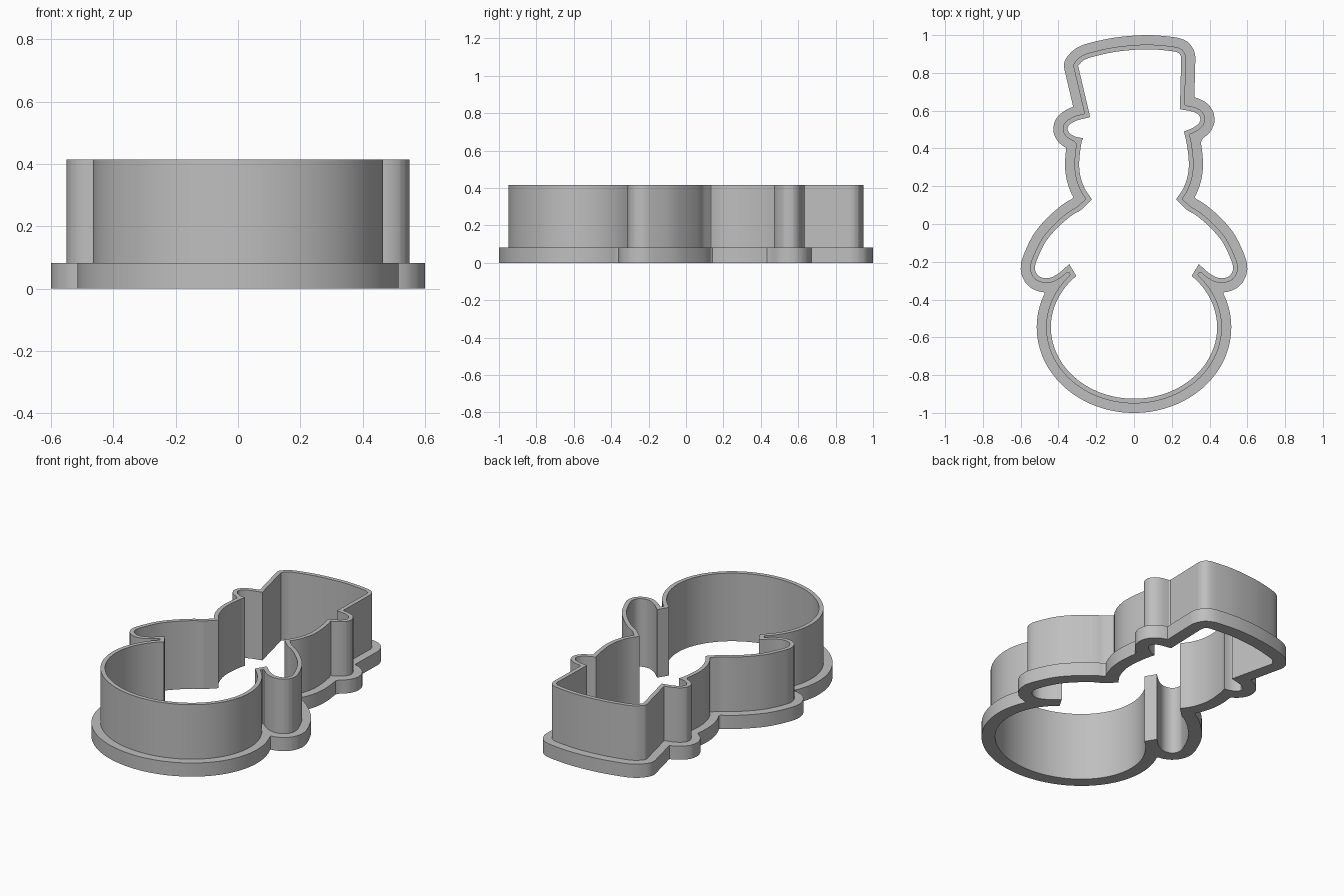
import bpy, bmesh, math
from mathutils import Vector
from mathutils.geometry import intersect_point_line

if "Cube" in bpy.data.objects:
    bpy.data.objects.remove(bpy.data.objects["Cube"])

WALL, FLANGE = 0.025, 0.075        # outward thickness of wall and base rim
BASE_TOP, WALL_TOP = 0.083, 0.415
STEP = 0.013


def smooth(points):
    """Smooth path through the points, evenly sampled, last point left out."""
    p = [Vector(q) for q in points]
    p = [2 * p[0] - p[1]] + p + [2 * p[-1] - p[-2]]
    out = []
    for a, b, c, d in zip(p, p[1:], p[2:], p[3:]):
        n = max(2, round((c - b).length / STEP))
        for i in range(n):
            t = i / n
            out.append(0.5 * (2 * b + (c - a) * t + (2 * a - 5 * b + 4 * c - d) * t * t
                              + (3 * b - a - 3 * c + d) * t ** 3))
    return out


def mirror(points):
    return [(-x, y) for x, y in reversed(points)]


def offset(loop, dist):
    """Outward parallel of a counter-clockwise loop, trimmed where it folds."""
    n = len(loop)
    raw = []
    for i, p in enumerate(loop):
        u, v = p - loop[i - 1], loop[(i + 1) % n] - p
        a = math.atan2(-u.x, u.y)
        turn = math.atan2(u.cross(v), u.dot(v))
        a = math.atan2(u.y, u.x) - math.pi / 2
        if abs(turn) < 0.25:
            angles = [a + turn / 2]
        elif turn > 0:
            k = math.ceil(turn / 0.15)
            angles = [a + turn * j / k for j in range(k + 1)]
        else:
            angles = [a, a + turn]
        raw += [p + dist * Vector((math.cos(t), math.sin(t))) for t in angles]

    def gap(q):
        best = 9.0
        for i in range(n):
            s, e = loop[i - 1], loop[i]
            if (q - s).length < dist + 2 * STEP:
                f = min(1, max(0, intersect_point_line(q, s, e)[1]))
                best = min(best, (q - s.lerp(e, f)).length)
        return best

    kept = []
    for q in raw:
        if gap(q) > dist - 0.0006 and (not kept or (q - kept[-1]).length > 0.001):
            kept.append(q)
    return kept


def ring(name, inner, outer, z0, z1, material):
    """Upright band between two outlines."""
    bm = bmesh.new()
    edges = []
    for loop in (inner, outer):
        vs = [bm.verts.new((p.x, p.y, z0)) for p in loop]
        edges += [bm.edges.new((vs[i - 1], vs[i])) for i in range(len(vs))]
    bmesh.ops.triangle_fill(bm, use_beauty=True, edges=edges)
    top = bmesh.ops.extrude_face_region(bm, geom=bm.faces[:], use_keep_orig=True)
    verts = [g for g in top["geom"] if isinstance(g, bmesh.types.BMVert)]
    bmesh.ops.translate(bm, verts=verts, vec=(0, 0, z1 - z0))
    bmesh.ops.recalc_face_normals(bm, faces=bm.faces[:])
    mesh = bpy.data.meshes.new(name)
    bm.to_mesh(mesh)
    bm.free()
    mesh.materials.append(material)
    obj = bpy.data.objects.new(name, mesh)
    bpy.context.collection.objects.link(obj)
    bpy.ops.object.select_all(action="DESELECT")
    obj.select_set(True)
    bpy.context.view_layer.objects.active = obj
    bpy.ops.object.shade_smooth_by_angle(angle=math.radians(28))
    return obj


# Round body, open at the top between the arms
notch = math.radians(46)
sweep = [-math.pi - notch + (math.pi + 2 * notch) * i / 40 for i in range(41)]
body = [(0.44 * math.cos(t), -0.547 + 0.378 * math.sin(t)) for t in sweep]

# Arm, shoulder and face on the left side
arm = [(0.343, -0.212), (0.40, -0.262), (0.455, -0.287), (0.505, -0.275), (0.525, -0.235),
       (0.51, -0.18), (0.465, -0.09), (0.4, -0.015), (0.33, 0.045), (0.285, 0.07)]
neck = (0.222, 0.13)
cheek = [neck, (0.262, 0.19), (0.285, 0.26), (0.29, 0.33), (0.28, 0.42)]

# Tilted hat: brim ends and crown
brim_left = [(0.264, 0.49), (0.31, 0.508), (0.345, 0.535), (0.35, 0.565),
             (0.32, 0.592), (0.243, 0.608)]
brim_right = [(-0.232, 0.566), (-0.31, 0.545), (-0.35, 0.515), (-0.345, 0.485),
              (-0.31, 0.462), (-0.27, 0.455)]
crown = [(0.25, 0.88), (0.24, 0.903), (0.2, 0.915), (0.07, 0.925), (-0.08, 0.914),
         (-0.2, 0.89), (-0.265, 0.868), (-0.296, 0.838)]

pieces = [body, [body[-1], arm[0]], arm, [arm[-1], neck], cheek + brim_left[:1], brim_left,
          [brim_left[-1], crown[0]], crown, [crown[-1], brim_right[0]], brim_right,
          brim_right[-1:] + mirror(cheek), mirror([arm[-1], neck]), mirror(arm),
          [mirror(arm)[-1], body[0]]]
inner = [p for piece in pieces for p in smooth(piece)]

grey = bpy.data.materials.new("plain grey")
grey.use_nodes = True
grey.diffuse_color = (0.52, 0.52, 0.52, 1)
grey.node_tree.nodes["Principled BSDF"].inputs["Base Color"].default_value = grey.diffuse_color

# Wide rim at the bottom, thin cutting wall above it
ring("base_rim", inner, offset(inner, FLANGE), 0, BASE_TOP, grey)
ring("cutting_wall", inner, offset(inner, WALL), BASE_TOP, WALL_TOP, grey)
